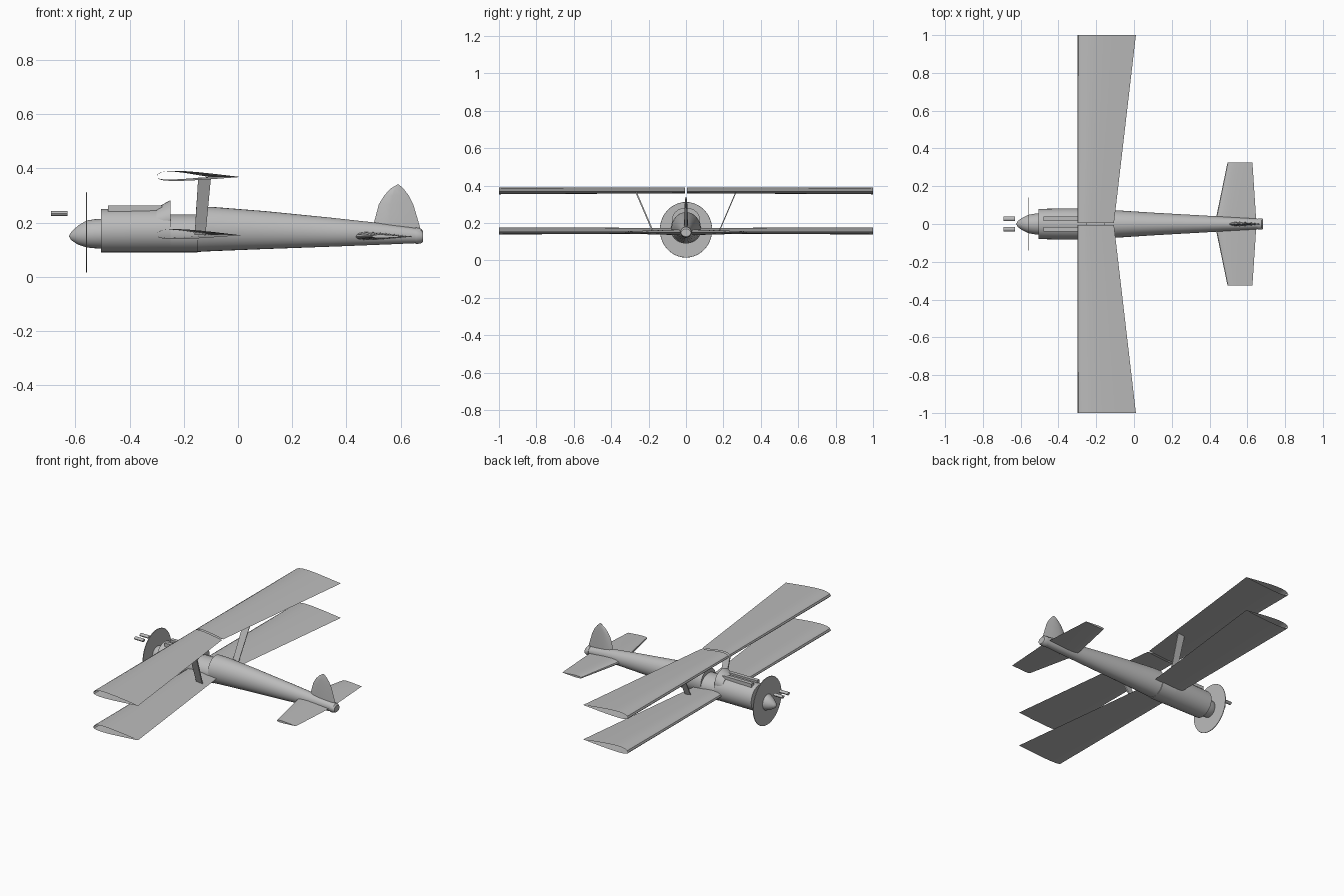
import bpy, bmesh, math
from mathutils import Vector

cube = bpy.data.objects.get("Cube")
if cube:
    bpy.data.objects.remove(cube)

grey = bpy.data.materials.new("light_grey")
grey.use_nodes = True
COLOUR = (0.5, 0.5, 0.5, 1)
grey.diffuse_color = COLOUR
grey.node_tree.nodes["Principled BSDF"].inputs["Base Color"].default_value = COLOUR


def loft(name, rings, capped=True, closed=True, angle=35):
    """Skin a list of equal-length point rings."""
    bm = bmesh.new()
    loops = [[bm.verts.new(p) for p in ring] for ring in rings]
    n = len(loops[0])
    for a, b in zip(loops, loops[1:]):
        for i in range(n if closed else n - 1):
            j = (i + 1) % n
            bm.faces.new((a[i], a[j], b[j], b[i]))
    if capped:
        bm.faces.new(loops[0])
        bm.faces.new(loops[-1])
    bmesh.ops.remove_doubles(bm, verts=bm.verts, dist=1e-5)
    bmesh.ops.recalc_face_normals(bm, faces=bm.faces)
    mesh = bpy.data.meshes.new(name)
    bm.to_mesh(mesh)
    bm.free()
    mesh.materials.append(grey)
    obj = bpy.data.objects.new(name, mesh)
    bpy.context.collection.objects.link(obj)
    bpy.ops.object.select_all(action='DESELECT')
    obj.select_set(True)
    bpy.context.view_layer.objects.active = obj
    bpy.ops.object.shade_smooth_by_angle(angle=math.radians(angle))
    return obj


def oval(x, top, bottom, half, y=0, n=32):
    """Elliptical section across the body at x."""
    mid, r = (top + bottom) / 2, (top - bottom) / 2
    return [(x, y + half * math.cos(math.tau * i / n), mid + r * math.sin(math.tau * i / n))
            for i in range(n)]


def body(name, sections, y=0, n=32):
    return loft(name, [oval(*s, y=y, n=n) for s in sections])


def airfoil(x0, x1, y, z, up, down, n=12):
    """Rounded-nose, sharp-tail wing section at y."""
    def height(t):
        return 2.6 * (math.sqrt(t) - t) * (1 - 0.25 * t) * 1.7
    ts = [(1 - math.cos(math.pi * i / n)) / 2 for i in range(n + 1)]
    upper = [(x0 + (x1 - x0) * t, y, z + up * height(t)) for t in ts]
    lower = [(x0 + (x1 - x0) * t, y, z - down * height(t)) for t in ts[1:-1]]
    return upper + lower[::-1]


def slab(name, outline, offset):
    """Flat plate from an outline, thickened evenly along an offset."""
    d = Vector(offset) / 2
    return loft(name, [[Vector(p) - d for p in outline], [Vector(p) + d for p in outline]])


# Fuselage: nose section, sunken cockpit section and tapering tail
body("front_fuselage", [(-.506, .25, .09, .08), (-.38, .252, .09, .082), (-.25, .252, .09, .082)])
body("cockpit_section", [(-.25, .23, .09, .08), (-.15, .23, .09, .078)])
body("rear_fuselage", [(-.155, .258, .091, .077), (-.10, .258, .094, .073), (.10, .242, .102, .06),
                       (.35, .217, .111, .046), (.55, .195, .119, .034), (.665, .178, .124, .027)])
body("tail_collar", [(.655, .182, .12, .03), (.675, .178, .123, .03), (.683, .168, .128, .026)])
body("windscreen", [(-.30, .255, .15, .07), (-.25, .282, .15, .075)])

# Nose: spinner with cowl, and the propeller disc
body("spinner", [(-.624, .151, .149, .001), (-.615, .166, .134, .016), (-.59, .189, .118, .034),
                 (-.56, .207, .108, .048), (-.53, .212, .105, .054), (-.50, .214, .104, .057)])
body("propeller_disc", [(-.562, .311, .016, .139), (-.56, .312, .015, .14), (-.558, .311, .016, .139)], n=48)

# Paired parts on the two sides
for side, s in (("left", 1), ("right", -1)):
    # Hollow open-ended wings, chord growing towards the tip
    for level, z in (("upper", .368), ("lower", .153)):
        loft(f"{level}_wing_{side}",
             [airfoil(-.30, -.106, s * .006, z, .02, .009),
              airfoil(-.30, .01, s * 1.0, z, .022, .014)], capped=False)
    # Tailplane
    loft(f"tailplane_{side}", [airfoil(.425, .648, 0, .148, .016, .012),
                               airfoil(.438, .645, s * .05, .148, .016, .012),
                               airfoil(.495, .627, s * .325, .148, .007, .005)])
    # Slanted wing strut
    slab(f"wing_strut_{side}", [(-.16, s * .177, .155), (-.12, s * .177, .155),
                                (-.10, s * .267, .365), (-.147, s * .267, .365)], (0, .007, .003))
    # Gun body on the cowl and its muzzle ahead of the nose
    y = s * .027
    slab(f"gun_body_{side}", [(-.48, y, .238), (-.48, y, .262), (-.28, y, .262), (-.28, y, .245)],
         (0, .024, 0))
    body(f"gun_muzzle_{side}", [(-.69, .242, .224, .012), (-.67, .242, .224, .012),
                                (-.63, .242, .224, .012)], y=y, n=12)

# Rounded fin, thick at the foot and thin at the tip
fin_levels = [(.17, .495, .675, .012), (.20, .502, .667, .012), (.267, .52, .647, .009),
              (.30, .54, .63, .007), (.325, .563, .611, .005), (.34, .588, .594, .002)]
loft("tail_fin", [[(x0 + (x1 - x0) * t, h * w, z) for t, w in
                   ((0, 0), (.12, .7), (.35, 1), (.7, .6), (1, 0), (.7, -.6), (.35, -1), (.12, -.7))]
                  for z, x0, x1, h in fin_levels])
